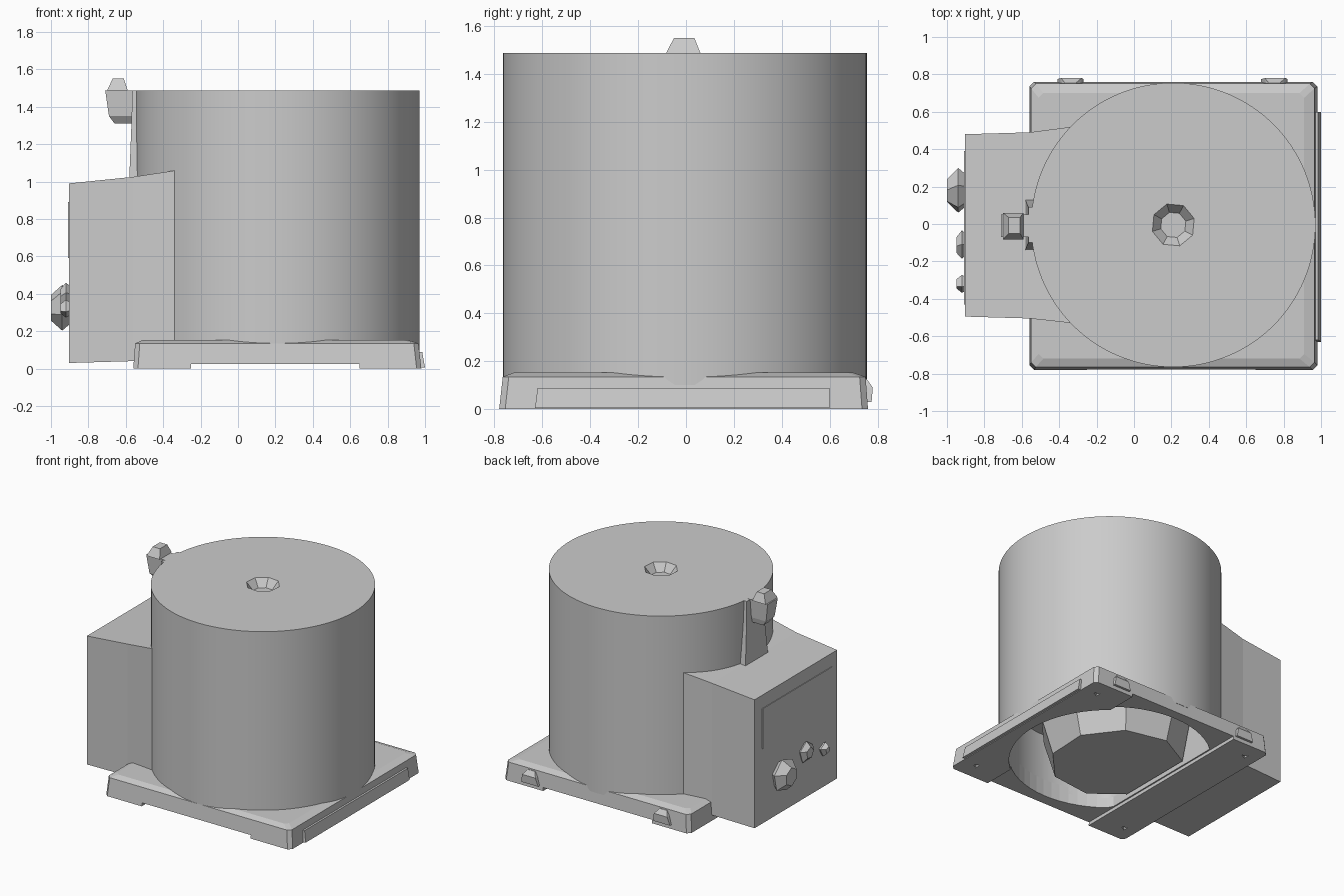
import bpy, bmesh, math

old = bpy.data.objects.get("Cube")
if old:
    bpy.data.objects.remove(old)

grey = bpy.data.materials.new("plain_grey")
grey.use_nodes = True
grey.diffuse_color = (0.6, 0.6, 0.6, 1)
grey.node_tree.nodes["Principled BSDF"].inputs["Base Color"].default_value = (0.6, 0.6, 0.6, 1)

CX, CY, R = 0.21, -0.005, 0.76


def loft(name, rings):
    """Skin a stack of equal-length point rings and cap both ends."""
    bm = bmesh.new()
    layers = [[bm.verts.new(p) for p in ring] for ring in rings]
    n = len(layers[0])
    for a, b in zip(layers, layers[1:]):
        for i in range(n):
            j = (i + 1) % n
            bm.faces.new((a[i], a[j], b[j], b[i]))
    bm.faces.new(layers[0])
    bm.faces.new(layers[-1])
    bmesh.ops.recalc_face_normals(bm, faces=bm.faces)
    mesh = bpy.data.meshes.new(name)
    bm.to_mesh(mesh)
    bm.free()
    obj = bpy.data.objects.new(name, mesh)
    obj.data.materials.append(grey)
    bpy.context.collection.objects.link(obj)
    return obj


def circle(x, y, z, r, n, turn=0.0, min_x=-9):
    angles = [turn + math.tau * i / n for i in range(n)]
    return [(max(min_x, x + r * math.cos(a)), y + r * math.sin(a), z) for a in angles]


def rect(x0, x1, y0, y1, z):
    return [(x0, y0, z), (x1, y0, z), (x1, y1, z), (x0, y1, z)]


def block(name, x0, x1, y0, y1, z0, z1):
    return loft(name, [rect(x0, x1, y0, y1, z0), rect(x0, x1, y0, y1, z1)])


def clipped_rect(x0, x1, y0, y1, z, c=0.025):
    return [(x0 + c, y0, z), (x1 - c, y0, z), (x1, y0 + c, z), (x1, y1 - c, z),
            (x1 - c, y1, z), (x0 + c, y1, z), (x0, y1 - c, z), (x0, y0 + c, z)]


def cut(target, cutter):
    cutter.hide_render = True
    mod = target.modifiers.new("cut", 'BOOLEAN')
    mod.operation = 'DIFFERENCE'
    mod.object = cutter
    bpy.context.view_layer.objects.active = target
    bpy.ops.object.modifier_apply(modifier=mod.name)
    bpy.data.objects.remove(cutter)


def cavity():
    return loft("cavity_cutter", [circle(CX, CY, z, 0.69, 64, 0.02, -0.24) for z in (-0.1, 0.5)])


# Drum with a hollow underside and a faceted dimple on top
drum = loft("drum", [circle(CX, CY, z, R, 128) for z in (0.1, 1.487)])
cut(drum, cavity())
cut(drum, loft("dimple_cutter", [circle(CX, CY, 1.43, 0.07, 8, 0.3),
                                 circle(CX, CY, 1.6, 0.21, 8, 0.3)]))

# Base plate with a shallow channel, hollow centre and screw pits
base = loft("base_plate", [clipped_rect(-0.56, 0.98, -0.78, 0.76, 0),
                           clipped_rect(-0.55, 0.965, -0.765, 0.75, 0.135),
                           clipped_rect(-0.51, 0.91, -0.72, 0.70, 0.152)])
cut(base, block("channel_cutter", -0.25, 0.65, -1, 1, -0.1, 0.025))
cut(base, cavity())
for px in (-0.46, 0.86):
    for py in (-0.65, 0.63):
        cut(base, loft("pit_cutter", [circle(px, py, -0.02, 0.03, 3),
                                      circle(px, py, 0.04, 0.015, 3)]))

# Inner core seen through the hollow
loft("inner_core", [circle(0.1, -0.06, 0.04, 0.46, 9, 0.3, -0.22),
                    circle(0.12, -0.04, 0.3, 0.54, 9, 0.3, -0.22),
                    circle(0.12, -0.04, 0.52, 0.5, 9, 0.3, -0.22)])

# Side plate and small back lugs on the base
loft("base_side_plate", [rect(0.9, 1.0, -0.63, 0.60, 0.005), rect(0.9, 0.985, -0.62, 0.60, 0.088)])
for x in (-0.34, 0.75):
    loft("back_lug", [rect(x - 0.07, x + 0.07, 0.7, 0.775, 0.03),
                      rect(x - 0.05, x + 0.06, 0.7, 0.78, 0.09),
                      rect(x - 0.03, x + 0.03, 0.7, 0.755, 0.125)])

# Control box, its sloping top running into the drum
box = loft("control_box", [[(-0.903, -0.495, 0.03), (-0.903, 0.48, 0.03),
                            (-0.903, 0.48, 0.99), (-0.903, -0.495, 0.99)],
                           [(-0.56, -0.505, 0.04), (-0.56, 0.49, 0.04),
                            (-0.56, 0.49, 1.025), (-0.56, -0.505, 1.025)],
                           [(-0.33, -0.53, 0.06), (-0.33, 0.52, 0.06),
                            (-0.33, 0.52, 1.06), (-0.33, -0.53, 1.06)]])
block("display_panel", -0.908, -0.89, -0.43, 0.39, 0.59, 0.89)


def knob(name, y, z, r, tip, n):
    """Faceted knob pointing out of the control face."""
    def ring(x, s, turn):
        return [(x, py, pz) for py, pz, _ in circle(y, z, 0, s, n, turn)]
    return loft(name, [ring(-0.89, r * 0.65, 0.3), ring(-0.94 if tip < -0.96 else -0.92, r, 0.3),
                       ring(tip, r * 0.55, 0.5)])


knob("large_knob", 0.18, 0.325, 0.125, -1.0, 6)
knob("middle_knob", -0.11, 0.38, 0.08, -0.95, 5)
knob("small_knob", -0.32, 0.32, 0.05, -0.95, 4)

# Lid catch on the upper rim of the drum
loft("lid_catch", [rect(-0.66, -0.5, -0.03, 0.03, 1.31),
                   rect(-0.69, -0.5, -0.06, 0.04, 1.35),
                   rect(-0.71, -0.5, -0.07, 0.05, 1.487)])
loft("catch_cap", [rect(-0.70, -0.59, -0.083, 0.06, 1.487),
                   rect(-0.67, -0.61, -0.05, 0.035, 1.55)])
# Flared rib that ties the catch to the box
loft("catch_rib", [rect(-0.582, -0.4, -0.14, 0.13, 1.0),
                   rect(-0.57, -0.4, -0.11, 0.10, 1.3),
                   rect(-0.565, -0.4, -0.10, 0.09, 1.486)])

# Smooth only the round drum
bpy.ops.object.select_all(action='DESELECT')
drum.select_set(True)
bpy.context.view_layer.objects.active = drum
bpy.ops.object.shade_smooth_by_angle(angle=math.radians(30))
